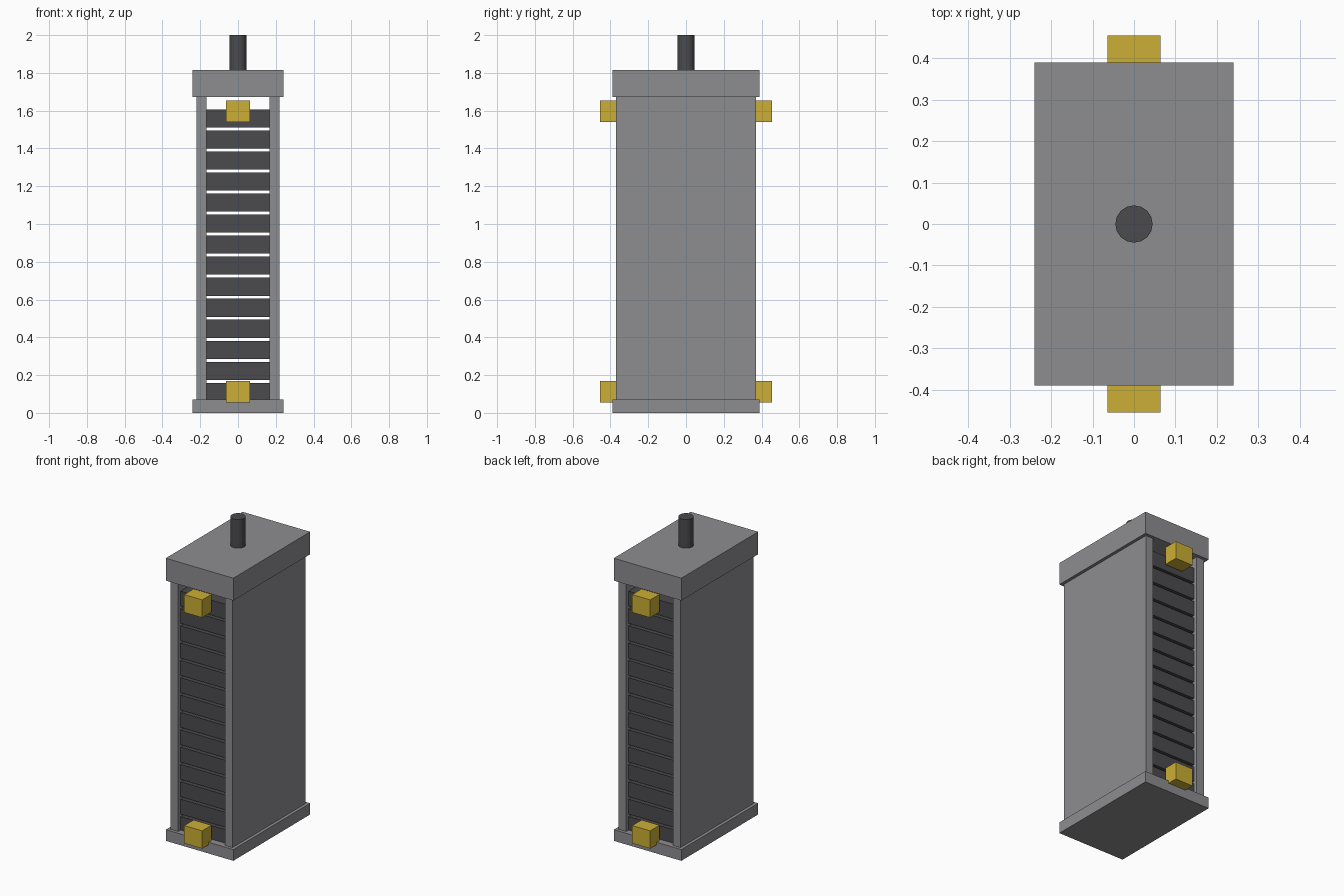
import bpy
import bmesh
from mathutils import Matrix

if "Cube" in bpy.data.objects:
    bpy.data.objects.remove(bpy.data.objects["Cube"])


def material(name, rgb):
    m = bpy.data.materials.new(name)
    m.diffuse_color = (*rgb, 1.0)
    m.use_nodes = True
    m.node_tree.nodes["Principled BSDF"].inputs["Base Color"].default_value = m.diffuse_color
    return m


GREY = material("housing_grey", (0.27, 0.27, 0.285))
DARK = material("dark_steel", (0.070, 0.068, 0.074))
YELLOW = material("yellow", (0.60, 0.43, 0.035))


def add_object(name, bm, mat):
    mesh = bpy.data.meshes.new(name)
    bm.to_mesh(mesh)
    bm.free()
    mesh.materials.append(mat)
    ob = bpy.data.objects.new(name, mesh)
    bpy.context.collection.objects.link(ob)
    return ob


def box(name, x, y, z, mat):
    """Box from (min, max) pairs on each axis."""
    size = [b - a for a, b in (x, y, z)]
    mid = [(a + b) / 2 for a, b in (x, y, z)]
    bm = bmesh.new()
    bmesh.ops.create_cube(bm, size=1,
                          matrix=Matrix.Translation(mid) @ Matrix.Diagonal((*size, 1)))
    return add_object(name, bm, mat)


# Base and top cap
box("base", (-0.24, 0.24), (-0.39, 0.39), (0, 0.072), GREY)
box("top_cap", (-0.24, 0.24), (-0.39, 0.39), (1.672, 1.816), GREY)

# Side panels
for side, x in (("left", (-0.22, -0.166)), ("right", (0.166, 0.22))):
    box(f"{side}_panel", x, (-0.37, 0.37), (0.072, 1.672), GREY)

# Stack of plates, open right through between them
PITCH, HEIGHT, FIRST_TOP = 0.1114, 0.096, 0.159
for i in range(14):
    top = FIRST_TOP + i * PITCH
    box(f"plate_{i + 1}", (-0.166, 0.166), (-0.345, 0.345), (top - HEIGHT, top), DARK)

# Yellow blocks on the front and back, low and high
for level, z in (("lower", (0.056, 0.17)), ("upper", (1.54, 1.654))):
    box(f"front_{level}_block", (-0.064, 0.064), (-0.455, -0.36), z, YELLOW)
    box(f"back_{level}_block", (-0.064, 0.064), (0.36, 0.455), z, YELLOW)

# Rod on top
bm = bmesh.new()
bmesh.ops.create_cone(bm, cap_ends=True, segments=16, radius1=0.045, radius2=0.045,
                      depth=0.2, matrix=Matrix.Translation((0, 0, 1.9)))
add_object("top_rod", bm, DARK)
